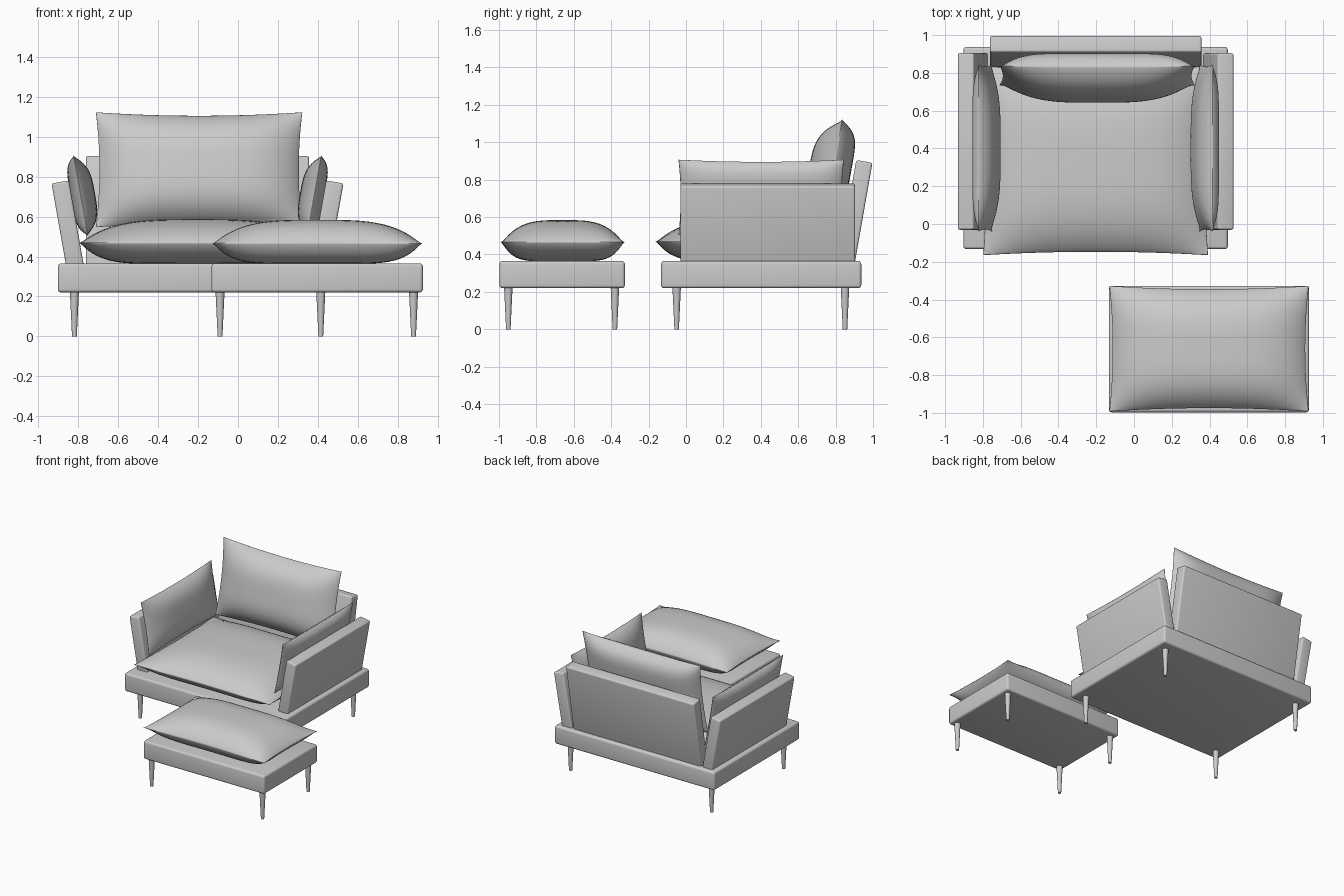
import bpy, bmesh, math
from mathutils import Matrix, Vector

if "Cube" in bpy.data.objects:
    bpy.data.objects.remove(bpy.data.objects["Cube"], do_unlink=True)

GREY = (0.6, 0.6, 0.6, 1)
fabric = bpy.data.materials.new("light grey")
fabric.use_nodes = True
fabric.diffuse_color = GREY
fabric.node_tree.nodes["Principled BSDF"].inputs["Base Color"].default_value = GREY


def finish(bm, name, loc, rot=(0, 0, 0), angle=30):
    bmesh.ops.recalc_face_normals(bm, faces=bm.faces)
    mesh = bpy.data.meshes.new(name)
    bm.to_mesh(mesh)
    bm.free()
    mesh.materials.append(fabric)
    ob = bpy.data.objects.new(name, mesh)
    ob.location, ob.rotation_euler = loc, rot
    bpy.context.collection.objects.link(ob)
    bpy.ops.object.select_all(action="DESELECT")
    ob.select_set(True)
    bpy.context.view_layer.objects.active = ob
    bpy.ops.object.shade_smooth_by_angle(angle=math.radians(angle))
    return ob


def block(name, size, loc, rot=(0, 0, 0), radius=0.012):
    bm = bmesh.new()
    bmesh.ops.create_cube(bm, size=1, matrix=Matrix.Diagonal((*size, 1)))
    bmesh.ops.bevel(bm, geom=bm.edges[:], offset=radius, segments=4,
                    profile=0.5, affect="EDGES")
    return finish(bm, name, loc, rot, 40)


def cushion(name, size, loc, rot=(0, 0, 0), bow=0.018):
    """Pillow with a soft upper side, a flatter lower side and pinched corners.
    size = (width, depth, height above seam, depth below seam)"""
    w, d, up, down = size
    bm = bmesh.new()
    for side, h, p in ((1, up, 3.5), (-1, down, 6)):
        grid = bmesh.ops.create_grid(bm, x_segments=36, y_segments=28, size=1)
        for v in grid["verts"]:
            a = math.sin(v.co.x * math.pi / 2)
            b = math.sin(v.co.y * math.pi / 2)
            puff = max(0, (1 - abs(a) ** p) * (1 - abs(b) ** p)) ** 0.85
            v.co = Vector((a * (w / 2 - bow * (1 - b * b)),
                           b * (d / 2 - bow * (1 - a * a)), side * h * puff))
    bmesh.ops.remove_doubles(bm, verts=bm.verts, dist=0.0002)
    return finish(bm, name, loc, rot, 180)


def legs(prefix, xs, ys):
    for side, x in zip(("right", "left"), xs):
        for end, y in zip(("front", "back"), ys):
            bm = bmesh.new()
            bmesh.ops.create_cone(bm, cap_ends=True, segments=24, radius1=0.012,
                                  radius2=0.023, depth=0.23)
            finish(bm, f"{prefix}_{end}_{side}_leg", (x, y, 0.115), angle=40)


CX = -0.203                     # middle of the armchair
LEAN = math.radians(10)

# Armchair base and legs
block("chair_base", (1.4, 1.07, 0.145), (CX, 0.402, 0.2925), radius=0.016)
legs("chair", (-0.82, 0.415), (-0.05, 0.85))

# Backrest panel, leaning backwards
block("back_panel", (1.12, 0.088, 0.56), (CX, 0.905, 0.622), (-LEAN, 0, 0))

# Arm panels and arm cushions, leaning outwards
for side, s in (("right", -1), ("left", 1)):
    block(f"{side}_arm_panel", (0.088, 0.935, 0.44),
          (CX + s * 0.65, 0.437, 0.557), (0, s * LEAN, 0))
    cushion(f"{side}_arm_cushion", (0.41, 0.885, 0.072, 0.05),
            (CX + s * 0.585, 0.402, 0.705),
            (0, s * (LEAN - math.pi / 2), 0), bow=0.012)

# Seat and back cushions
cushion("seat_cushion", (1.19, 1.0, 0.118, 0.107), (CX, 0.335, 0.469))
cushion("back_cushion", (1.035, 0.585, 0.13, 0.095), (-0.195, 0.785, 0.835),
        (math.pi / 2 - LEAN, 0, 0))

# Footstool
block("stool_base", (1.06, 0.67, 0.145), (0.397, -0.662, 0.2925), radius=0.016)
legs("stool", (-0.09, 0.88), (-0.95, -0.38))
cushion("stool_cushion", (1.055, 0.665, 0.118, 0.103), (0.397, -0.66, 0.466))
